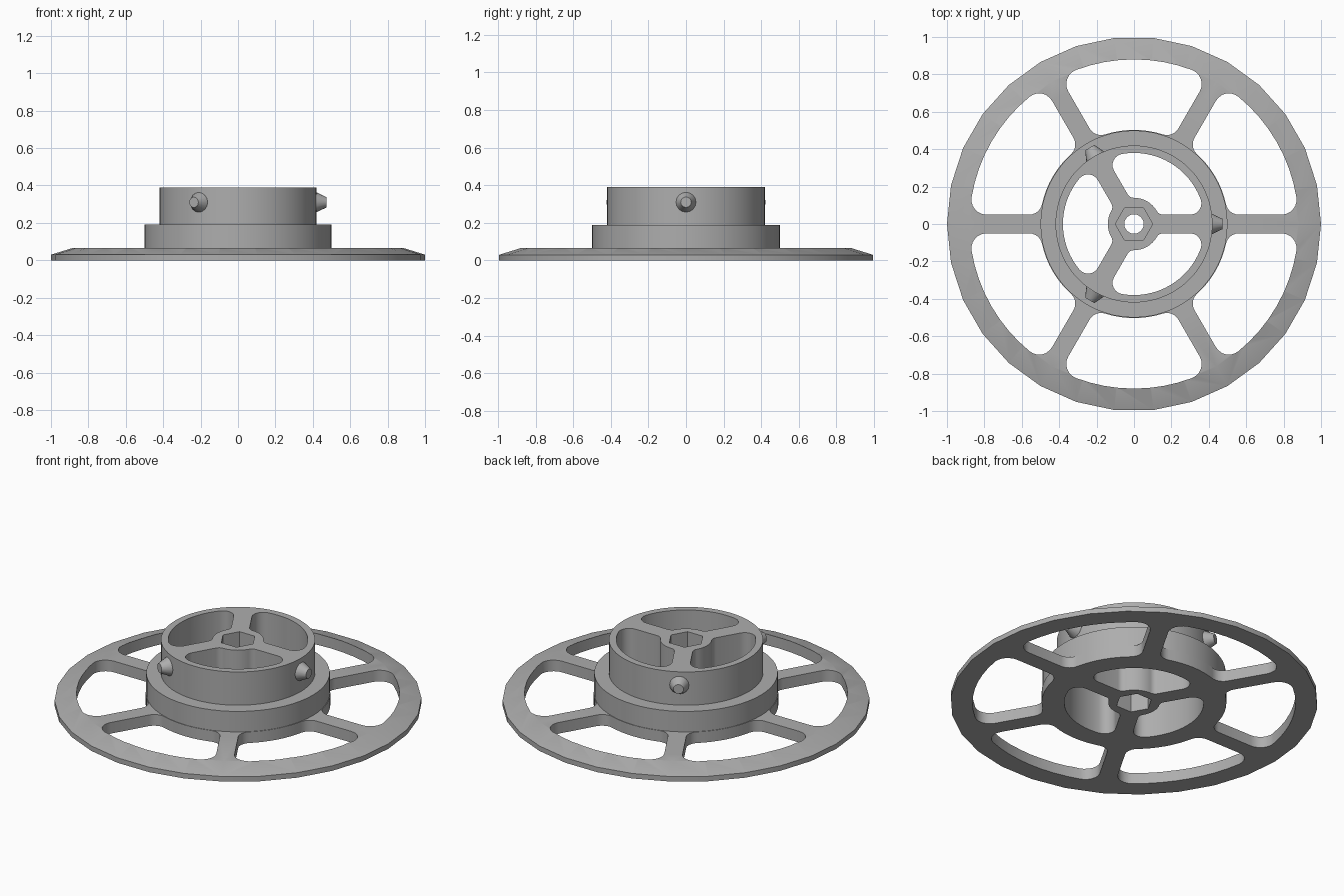
import bpy, bmesh, math
from math import sin, cos, radians, sqrt, atan2, pi
from mathutils import Matrix

cube = bpy.data.objects.get("Cube")
if cube:
    bpy.data.objects.remove(cube)

grey = bpy.data.materials.new("light_grey")
grey.use_nodes = True
colour = (0.42, 0.42, 0.42, 1)
grey.diffuse_color = colour
grey.node_tree.nodes["Principled BSDF"].inputs["Base Color"].default_value = colour


def ring(r, sides):
    return [(r * cos(2 * pi * i / sides), r * sin(2 * pi * i / sides)) for i in range(sides)]


def loft(name, layers):
    """Closed solid through stacked outlines: layers = [(outline, z), ...]."""
    bm = bmesh.new()
    loops = [[bm.verts.new((x, y, z)) for x, y in pts] for pts, z in layers]
    n = len(loops[0])
    for low, high in zip(loops, loops[1:]):
        for i in range(n):
            j = (i + 1) % n
            bm.faces.new((low[i], low[j], high[j], high[i]))
    bm.faces.new(loops[0][::-1])
    bm.faces.new(loops[-1])
    mesh = bpy.data.meshes.new(name)
    bm.to_mesh(mesh)
    bm.free()
    mesh.materials.append(grey)
    obj = bpy.data.objects.new(name, mesh)
    bpy.context.collection.objects.link(obj)
    return obj


def arc(cx, cy, r, a0, a1, steps):
    return [(cx + r * cos(a0 + (a1 - a0) * i / steps),
             cy + r * sin(a0 + (a1 - a0) * i / steps)) for i in range(steps + 1)]


def window(r_in, r_out, half, span, f_in, f_out, start, steps):
    """Rounded sector outline between two spokes of the given half width."""
    xi = sqrt((r_in + f_in) ** 2 - (half + f_in) ** 2)
    xo = sqrt((r_out - f_out) ** 2 - (half + f_out) ** 2)
    ai, ao = atan2(half + f_in, xi), atan2(half + f_out, xo)
    mid = span / 2
    side = arc(0, 0, r_in, mid, ai, steps)
    side += arc(xi, half + f_in, f_in, ai + pi, 1.5 * pi, 6)[1:]
    side += arc(xo, half + f_out, f_out, -pi / 2, ao, 6)
    side += arc(0, 0, r_out, ao, mid, steps)[1:]
    # Mirror the half outline across the middle of the window
    c, s = cos(span), sin(span)
    other = [(x * c + y * s, x * s - y * c) for x, y in side[1:-1]][::-1]
    c, s = cos(start), sin(start)
    return [(x * c - y * s, x * s + y * c) for x, y in side + other]


def cutter(outline, z0=-0.1, z1=0.6):
    return loft("cutter", [(outline, z0), (outline, z1)])


# Cutters: rim windows, hub windows, hexagonal pockets and the axle hole
rim_cuts = [cutter(window(0.503, 0.88, 0.05, pi / 3, 0.07, 0.08, i * pi / 3, 4)) for i in range(6)]
hub_cuts = [cutter(window(0.14, 0.38, 0.05, 2 * pi / 3, 0.04, 0.06, i * 2 * pi / 3, 8)) for i in range(3)]
hub_cuts += [cutter(ring(0.1, 6), -0.1, 0.15), cutter(ring(0.1, 6), 0.25, 0.6),
             cutter(ring(0.052, 24))]

# Stacked bodies: bevelled rim disc, wide hub step, upper hub
rim = loft("rim_disc", [(ring(1, 30), 0), (ring(1, 30), 0.03), (ring(0.88, 30), 0.067)])
base = loft("hub_base", [(ring(0.5, 60), 0.067), (ring(0.5, 60), 0.19)])
upper = loft("hub_upper", [(ring(0.42, 60), 0.19), (ring(0.42, 60), 0.39)])
parts = [rim, base, upper]

for body in parts:
    for cut in hub_cuts + (rim_cuts if body is rim else []):
        mod = body.modifiers.new("opening", "BOOLEAN")
        mod.operation, mod.solver, mod.object = "DIFFERENCE", "EXACT", cut
    bpy.context.view_layer.update()
    result = body.evaluated_get(bpy.context.evaluated_depsgraph_get())
    mesh = bpy.data.meshes.new_from_object(result)
    body.modifiers.clear()
    body.data = mesh

for cut in rim_cuts + hub_cuts:
    bpy.data.objects.remove(cut)

# Tapered pegs around the upper hub
for i in range(3):
    peg = loft(f"peg_{i + 1}", [(ring(0.053, 16), 0.4), (ring(0.053, 16), 0.42), (ring(0.028, 16), 0.472)])
    peg.data.transform(Matrix.Translation((0, 0, 0.31)) @ Matrix.Rotation(i * 2 * pi / 3, 4, "Z")
                       @ Matrix.Rotation(pi / 2, 4, "Y"))
    parts.append(peg)

# Smooth curved walls, crisp edges
bpy.ops.object.select_all(action="DESELECT")
for obj in parts:
    obj.select_set(True)
bpy.context.view_layer.objects.active = rim
bpy.ops.object.shade_smooth_by_angle(angle=radians(25))
